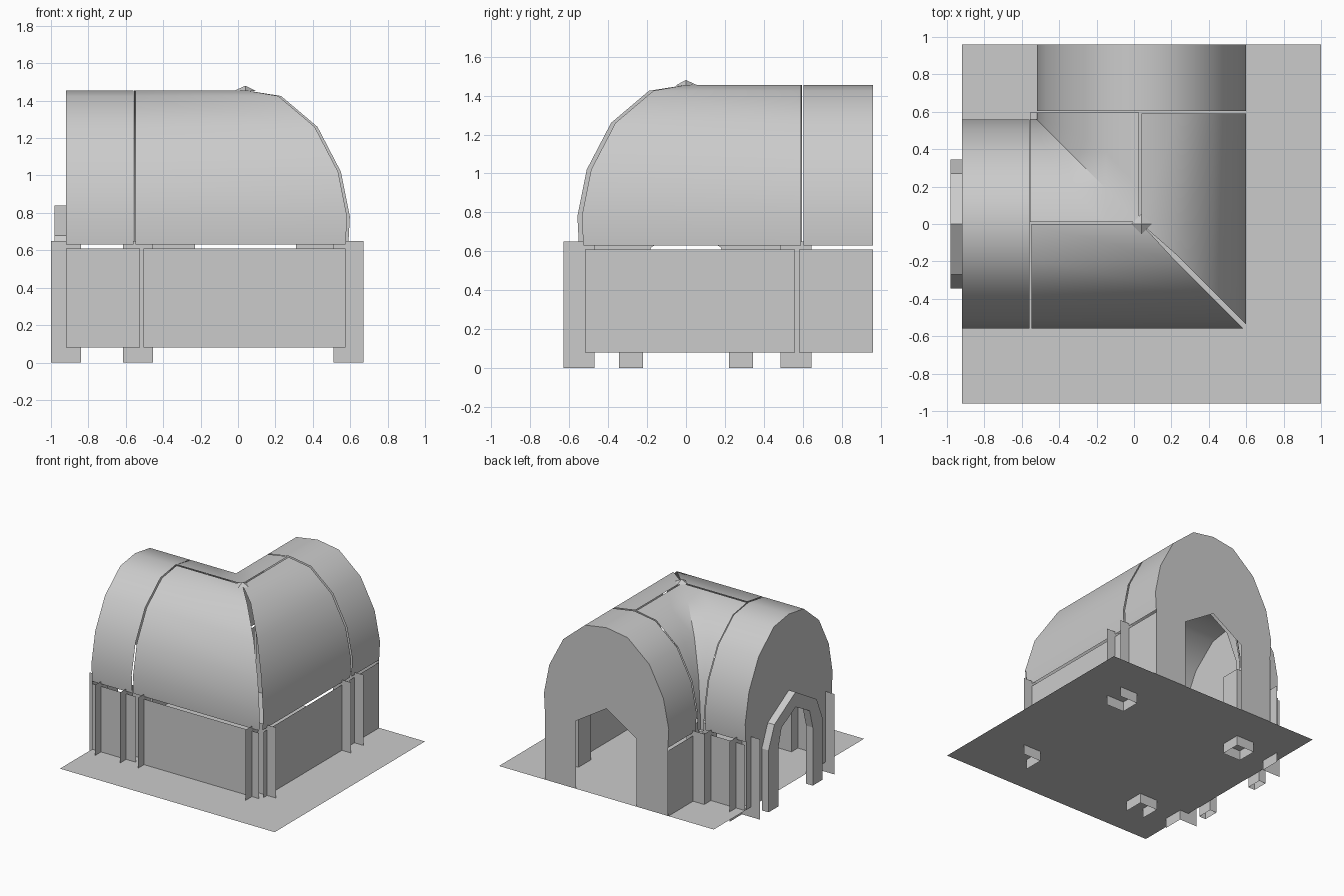
import bpy, bmesh, math

if "Cube" in bpy.data.objects:
    bpy.data.objects.remove(bpy.data.objects["Cube"])

CX = 0.04          # centre line of the wing that runs to the back (other wing: y = 0)
EX, EY = -0.92, 0.96   # open ends of the two wings
# half cross-section of the vault: (distance from ridge, height)
HALF = [(0, 1.455), (0.19, 1.425), (0.385, 1.26), (0.51, 1.02), (0.558, 0.78), (0.55, 0.63)]
FULL = [(-o, z) for o, z in reversed(HALF)] + HALF[1:]


def make(name, verts, faces, smooth=False, up=False):
    me = bpy.data.meshes.new(name)
    me.from_pydata(verts, [], faces)
    me.update()
    if up and sum(p.normal.z * p.area for p in me.polygons) < 0:
        me.flip_normals()
    ob = bpy.data.objects.new(name, me)
    bpy.context.collection.objects.link(ob)
    if smooth:
        bpy.ops.object.select_all(action='DESELECT')
        ob.select_set(True)
        bpy.context.view_layer.objects.active = ob
        bpy.ops.object.shade_smooth_by_angle(angle=math.radians(45))
    return ob


def loft(name, row_a, row_b):
    """Smooth strip between two matching rows of points."""
    n = len(row_a)
    return make(name, row_a + row_b,
                [(i, i + 1, n + i + 1, n + i) for i in range(n - 1)], True, True)


def wall(name, a, b, z0=0.08, z1=0.61):
    """Upright sheet between two plan points."""
    return make(name, [(*a, z0), (*b, z0), (*b, z1), (*a, z1)], [(0, 1, 2, 3)])


# ground sheet
make("ground", [(EX, -0.96, 0.08), (1, -0.96, 0.08), (1, 0.96, 0.08), (EX, 0.96, 0.08)], [(0, 1, 2, 3)])

# straight vaults over each wing
loft("left_vault", [(EX, o, z) for o, z in FULL], [(-0.56, o, z) for o, z in FULL])
loft("back_vault", [(CX + o, 0.605, z) for o, z in FULL], [(CX + o, EY, z) for o, z in FULL])

# outer corner roof: two panels meeting at a hip
G = 0.015
loft("front_roof", [(-0.548, -o, z) for o, z in HALF], [(CX + o - G * (o > 0), -o, z) for o, z in HALF])
loft("right_roof", [(CX + o, -o + G * (o > 0) * 1.5, z) for o, z in HALF], [(CX + o, 0.59, z) for o, z in HALF])

# inner corner roof: valley where the two vaults cross
V = [(0.012, 1.455)] + HALF[1:-1] + [(0.562, 0.63), (0.595, 0.63)]
n = len(V)
verts = [(CX - ox, oy, max(zx, zy)) for ox, zx in V for oy, zy in V]
faces = []
for i in range(n - 1):
    for j in range(n - 1):
        a, b, c, d = i * n + j, (i + 1) * n + j, (i + 1) * n + j + 1, i * n + j + 1
        faces += [(a, b, c), (a, c, d)] if i == j else [(a, b, c, d)]
make("valley_roof", verts, faces, True, True)

# small raised tip where the ridges meet
R = 0.055
make("ridge_tip", [(CX, 0, 1.48), (CX - R, 0, 1.455), (CX, -R, 1.452), (CX + R, 0, 1.452), (CX, R, 1.455)],
     [(0, 1, 2), (0, 2, 3), (0, 3, 4), (0, 4, 1)])

# end walls with a peaked doorway
DOOR = [(0.27, 0.08), (0.27, 0.63), (0, 0.80), (-0.27, 0.63), (-0.27, 0.08)]
GABLE = [(-0.55, 0.08)] + FULL + [(0.55, 0.08)] + DOOR
idx = tuple(range(len(GABLE)))
make("left_end_wall", [(EX, o, z) for o, z in GABLE], [idx[::-1]])
make("back_end_wall", [(CX + o, EY, z) for o, z in GABLE], [idx])

# low side walls
wall("front_wall_left", (EX, -0.55), (-0.525, -0.55))
wall("front_wall_right", (-0.505, -0.55), (0.575, -0.55))
wall("right_wall_front", (0.59, -0.52), (0.59, 0.56))
wall("right_wall_back", (0.59, 0.58), (0.59, EY))
wall("inner_wall_left", (-0.54, 0.56), (EX, 0.56))
wall("inner_wall_back", (-0.515, EY), (-0.515, 0.58))


def post(name, cx, cy, sides):
    """Sheet-metal post: chosen sides of a square (W, E, S, N)."""
    h = 0.08
    ends = {'W': ((-h, h), (-h, -h)), 'E': ((h, -h), (h, h)),
            'S': ((-h, -h), (h, -h)), 'N': ((h, h), (-h, h))}
    v, f = [], []
    for s in sides:
        (ax, ay), (bx, by) = ends[s]
        k = len(v)
        for z0, pts in ((0, (ax, ay, bx, by)), (0.65, (bx, by, ax, ay))):
            v += [(cx + pts[0], cy + pts[1], z0), (cx + pts[2], cy + pts[3], z0)]
        f.append((k, k + 1, k + 2, k + 3))
    make(name, v, f)


# posts at the panel joints
post("post_front_left", -0.92, -0.55, "EN")
post("post_front_middle", -0.535, -0.55, "WEN")
post("post_front_right", 0.59, -0.55, "WN")
post("post_right_middle", 0.59, 0.565, "WSN")
post("post_inner_corner", -0.535, 0.565, "WESN")
post("post_back_left", -0.92, 0.565, "ES")

# door frame standing proud of the left end
OUT = [(0.345, 0), (0.345, 0.5), (0.27, 0.68), (0, 0.84)]
INN = [(0.22, 0), (0.22, 0.47), (0.18, 0.62), (0, 0.72)]


def whole(half):
    return half + [(-o, z) for o, z in reversed(half[:-1])]


rings = [(x, p) for x in (-0.98, EX) for p in (whole(OUT), whole(INN))]
m = len(rings[0][1])
verts = [(x, o, z) for x, p in rings for o, z in p]
faces = []
for i in range(m - 1):
    for a, b in ((0, 1), (1, 3), (3, 2), (2, 0)):
        faces.append((a * m + i, a * m + i + 1, b * m + i + 1, b * m + i))
frame = make("door_frame", verts, faces)
bm = bmesh.new()
bm.from_mesh(frame.data)
bmesh.ops.recalc_face_normals(bm, faces=bm.faces)
bm.to_mesh(frame.data)
bm.free()
